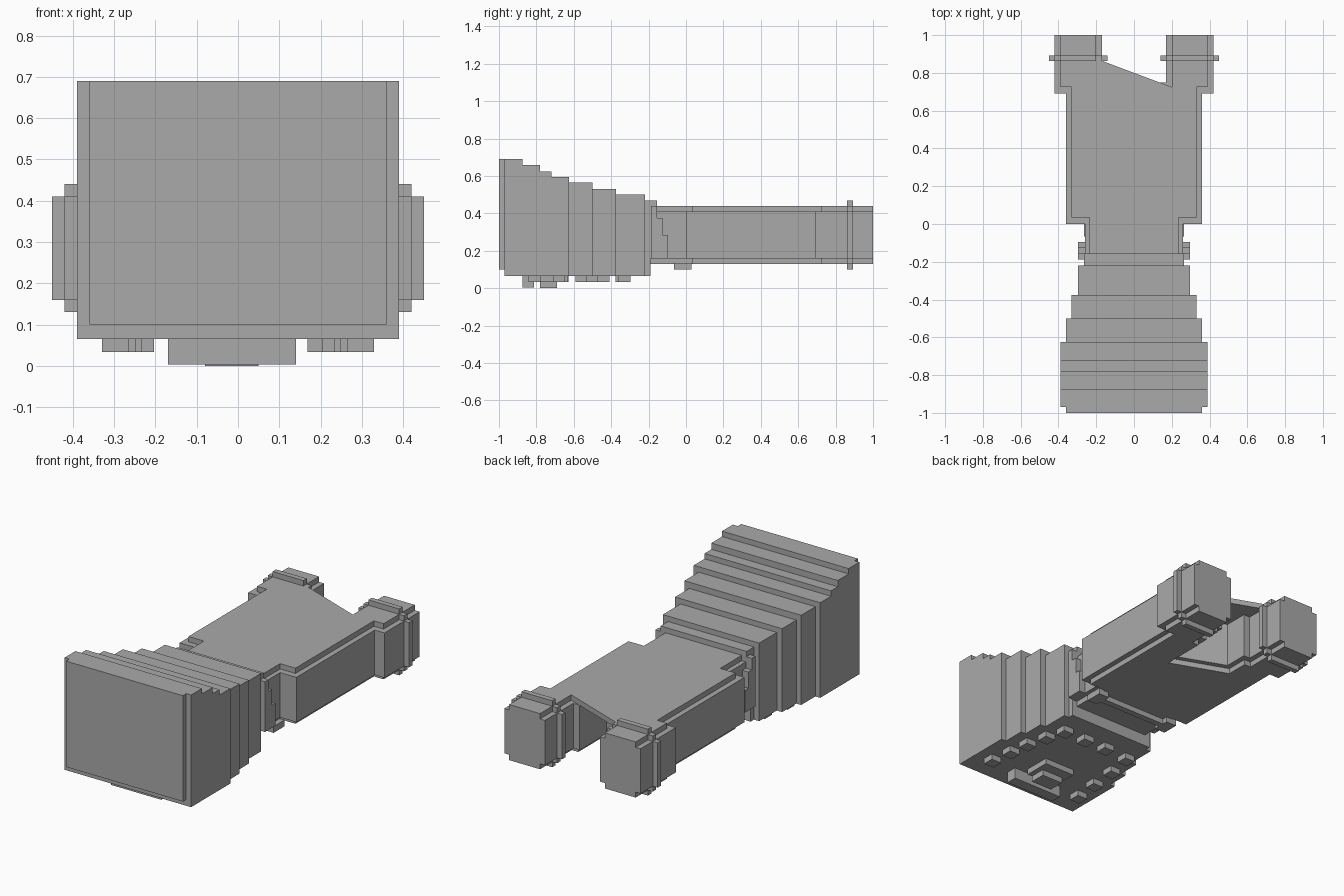
import bpy, bmesh

cube = bpy.data.objects.get("Cube")
if cube:
    bpy.data.objects.remove(cube, do_unlink=True)

grey = bpy.data.materials.new("plain_grey")
grey.use_nodes = True
grey.diffuse_color = (0.4, 0.4, 0.4, 1)
grey.node_tree.nodes["Principled BSDF"].inputs["Base Color"].default_value = (0.4, 0.4, 0.4, 1)


def prisms(name, parts):
    """One object from vertical prisms, each (outline, bottom, top)."""
    bm = bmesh.new()
    for outline, low, high in parts:
        base = bm.faces.new([bm.verts.new((x, y, low)) for x, y in outline])
        grown = bmesh.ops.extrude_face_region(bm, geom=[base])["geom"]
        for v in grown:
            if isinstance(v, bmesh.types.BMVert):
                v.co.z = high
    bmesh.ops.recalc_face_normals(bm, faces=bm.faces)
    mesh = bpy.data.meshes.new(name)
    bm.to_mesh(mesh)
    bm.free()
    mesh.materials.append(grey)
    obj = bpy.data.objects.new(name, mesh)
    bpy.context.collection.objects.link(obj)
    return obj


def box(x0, x1, y0, y1, z0, z1):
    return [(x0, y0), (x1, y0), (x1, y1), (x0, y1)], z0, z1


def body_outline(neck, start, side, flare, leg, inner):
    """Outline of one body layer; inner lists the gap between the legs."""
    right = [(neck, -0.21), (neck, start), (side, start), (side, flare), (leg, flare), (leg, 1)]
    left = [(-x, y) for x, y in reversed(right)]
    return right + inner + left


# Stepped head, each step narrower and lower than the one in front
steps = [(-0.97, 0.39, 0.69), (-0.875, 0.39, 0.66), (-0.78, 0.39, 0.625),
         (-0.72, 0.39, 0.595), (-0.625, 0.36, 0.565), (-0.5, 0.33, 0.53),
         (-0.375, 0.297, 0.5), (-0.22, 0.265, 0.47)]
ends = [s[0] for s in steps[1:]] + [-0.19]
prisms("head", [box(-w, w, y, e, 0.065, h) for (y, w, h), e in zip(steps, ends)])
prisms("front_plate", [box(-0.36, 0.36, -1, -0.97, 0.1, 0.69)])
prisms("head_rim", [box(-0.265, 0.265, -0.19, -0.155, 0.41, 0.47)])

# Body layers with the two legs and the slanted gap between them
top_gap = [(0.2, 1), (0.2, 0.725), (-0.2, 0.875), (-0.2, 1)]
mid_gap = [(0.17, 1), (0.17, 0.75), (0.13, 0.75), (0.13, 0.515),
           (-0.13, 0.615), (-0.13, 0.75), (-0.17, 0.75), (-0.17, 1)]
low_gap = [(0.2, 1), (0.2, 0.72), (0.16, 0.72), (0.16, 0.475),
           (-0.16, 0.595), (-0.16, 0.72), (-0.2, 0.72), (-0.2, 1)]
narrow = (0.235, 0.035, 0.33, 0.725, 0.39)
prisms("body", [
    (body_outline(*narrow, low_gap), 0.13, 0.16),
    (body_outline(0.26, 0, 0.36, 0.69, 0.42, mid_gap), 0.16, 0.41),
    (body_outline(*narrow, top_gap), 0.41, 0.44)])

for side, s in (("left", 1), ("right", -1)):
    # Collar around the leg, with stepped corners
    rings = [(0.14, 0.45, 0.16, 0.41), (0.17, 0.42, 0.13, 0.44), (0.2, 0.39, 0.1, 0.47)]
    prisms(side + "_leg_collar",
           [box(s * a, s * b, 0.862, 0.892, low, high) for a, b, low, high in rings])
    # Stepped clip on the neck
    clip = [(-0.095, 0.16, 0.285), (-0.125, 0.285, 0.375), (-0.155, 0.375, 0.44)]
    prisms(side + "_neck_clip",
           [box(s * 0.235, s * 0.297, -0.187, y, low, high) for y, low, high in clip])

# Bar under the neck
prisms("neck_bar", [box(-0.26, 0.26, -0.035, 0.0, 0.1, 0.135),
                    box(-0.265, -0.2, -0.065, 0.03, 0.1, 0.135),
                    box(0.2, 0.265, -0.065, 0.03, 0.1, 0.135)])

# Studs under the head
studs = [(0.297, -0.81), (0.28, -0.68), (0.265, -0.56), (0.235, -0.44), (0.2, -0.33),
         (0.06, -0.33), (-0.08, -0.33), (-0.235, -0.345), (-0.265, -0.5),
         (-0.28, -0.66), (-0.297, -0.81)]
prisms("studs", [box(x - 0.032, x + 0.032, y - 0.032, y + 0.032, 0.033, 0.066) for x, y in studs])

# Mouth pieces under the head
prisms("chin_bar", [box(-0.17, 0.14, -0.875, -0.812, 0.003, 0.066)])
prisms("chin_plate", [box(-0.11, 0.08, -0.78, -0.63, 0.033, 0.066)])
prisms("chin_nub", [box(-0.08, 0.05, -0.78, -0.69, 0, 0.035)])
